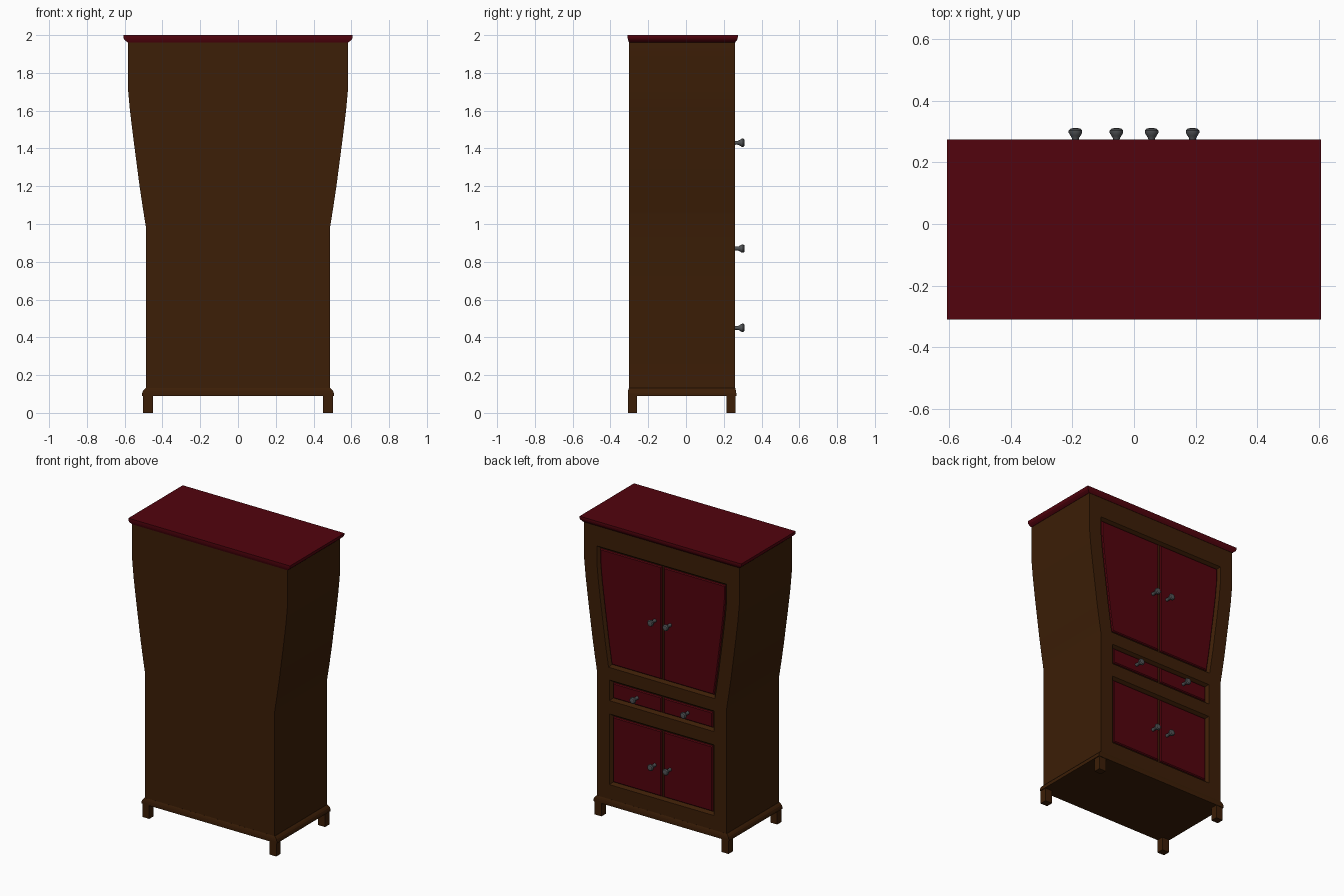
import bpy, bmesh, math

if "Cube" in bpy.data.objects:
    bpy.data.objects.remove(bpy.data.objects["Cube"])


def mat(name, rgb):
    m = bpy.data.materials.new(name)
    m.diffuse_color = (*rgb, 1)
    m.use_nodes = True
    m.node_tree.nodes["Principled BSDF"].inputs["Base Color"].default_value = m.diffuse_color
    return m


WOOD = mat("dark_wood", (0.045, 0.013, 0.002))
RED = mat("red_wood", (0.085, 0.001, 0.004))
METAL = mat("dark_metal", (0.08, 0.085, 0.09))


def smooth_by_angle(ob, degrees):
    bpy.ops.object.select_all(action='DESELECT')
    ob.select_set(True)
    bpy.context.view_layer.objects.active = ob
    bpy.ops.object.shade_smooth_by_angle(angle=math.radians(degrees))


def loft(name, rings, material):
    """Skin equal-length closed rings and cap both ends."""
    bm = bmesh.new()
    vs = [[bm.verts.new(p) for p in r] for r in rings]
    n = len(vs[0])
    for a, b in zip(vs, vs[1:]):
        for i in range(n):
            j = (i + 1) % n
            bm.faces.new((a[i], a[j], b[j], b[i]))
    bm.faces.new(vs[0])
    bm.faces.new(vs[-1])
    bmesh.ops.recalc_face_normals(bm, faces=bm.faces)
    me = bpy.data.meshes.new(name)
    bm.to_mesh(me)
    bm.free()
    ob = bpy.data.objects.new(name, me)
    bpy.context.collection.objects.link(ob)
    me.materials.append(material)
    return ob


def rect(x0, x1, y0, y1, z):
    return [(x0, y0, z), (x1, y0, z), (x1, y1, z), (x0, y1, z)]


# Side silhouette (z, half width)
SIDE = [(0.10, .487), (0.98, .487), (1.08, .503), (1.2, .521), (1.33, .538),
        (1.46, .555), (1.6, .572), (1.72, .583), (1.97, .583)]
BACK, FRONT = -.302, .26


def half_width(z):
    for (z0, w0), (z1, w1) in zip(SIDE, SIDE[1:]):
        if z <= z1:
            return w0 + (w1 - w0) * (z - z0) / (z1 - z0)
    return SIDE[-1][1]


def side_points(z0, z1, inset, m):
    """Points up the silhouette between two heights, moved inward by inset + m."""
    zs = [z0 + m] + [z for z, _ in SIDE if z0 + .04 < z < z1 - .04] + [z1 - m]
    return [(half_width(z) - inset - m, z) for z in zs]


def full_ring(z0, z1, inset, m, y):
    pts = side_points(z0, z1, inset, m)
    return [(x, y, z) for x, z in pts] + [(-x, y, z) for x, z in reversed(pts)]


def half_ring(z0, z1, inset, m, inner, y, s):
    pts = side_points(z0, z1, inset, m)
    return ([(s * x, y, z) for x, z in pts]
            + [(s * inner, y, z1 - m), (s * inner, y, z0 + m)])


# Cabinet body
body = loft("cabinet_body", [full_ring(.10, 1.97, 0, 0, y) for y in (BACK, FRONT)], WOOD)

# Openings with sloped edges, their panels and knobs
FRAME = .095
FITTINGS = [("upper_door", 1.025, 1.825, .057, 1.43),
            ("drawer", .80, .94, .19, .87),
            ("lower_door", .23, .71, .057, .45)]
KNOB = [(.245, .012), (.268, .010), (.278, .011), (.286, .016),
        (.296, .022), (.303, .022), (.309, .017), (.311, .008)]

for name, z0, z1, kx, kz in FITTINGS:
    cutter = loft(name + "_cutter", [full_ring(z0, z1, FRAME, m, y)
                                     for m, y in ((.015, .24), (-.0075, .27))], WOOD)
    mod = body.modifiers.new(name, 'BOOLEAN')
    mod.operation = 'DIFFERENCE'
    mod.solver = 'EXACT'
    mod.object = cutter
    bpy.context.view_layer.objects.active = body
    bpy.ops.object.modifier_apply(modifier=name)
    bpy.data.objects.remove(cutter)
    for s, side in ((1, "right"), (-1, "left")):
        loft(f"{name}_{side}",
             [half_ring(z0, z1, FRAME, m, m - .010, y, s)
              for m, y in ((.018, .235), (.018, .245), (.024, .251))], RED)
        knob = loft(f"{name}_knob_{side}",
                    [[(s * kx + r * math.cos(i * math.tau / 12), y,
                       kz + r * math.sin(i * math.tau / 12)) for i in range(12)]
                     for y, r in KNOB], METAL)
        smooth_by_angle(knob, 35)
smooth_by_angle(body, 15)

# Cornice on top
loft("cornice", [rect(-.583 - d, .583 + d, BACK - d * .3, FRONT + d * .6, z)
                 for d, z in ((.002, 1.962), (.012, 1.97), (.02, 1.978),
                              (.024, 1.988), (.024, 2.0))], RED)

# Base moulding
loft("base_moulding", [rect(-.487 - d, .487 + d, BACK - d * .3, FRONT + d * .3, z)
                       for d, z in ((.021, .09), (.021, .103), (.017, .115),
                                    (.010, .124), (.001, .132))], WOOD)

# Four legs
for s, side in ((1, "right"), (-1, "left")):
    for y, end in ((-.284, "front"), (.239, "back")):
        loft(f"{end}_leg_{side}", [rect(s * .477 - .026, s * .477 + .026,
                                        y - .024, y + .024, z) for z in (0, .095)], WOOD)
